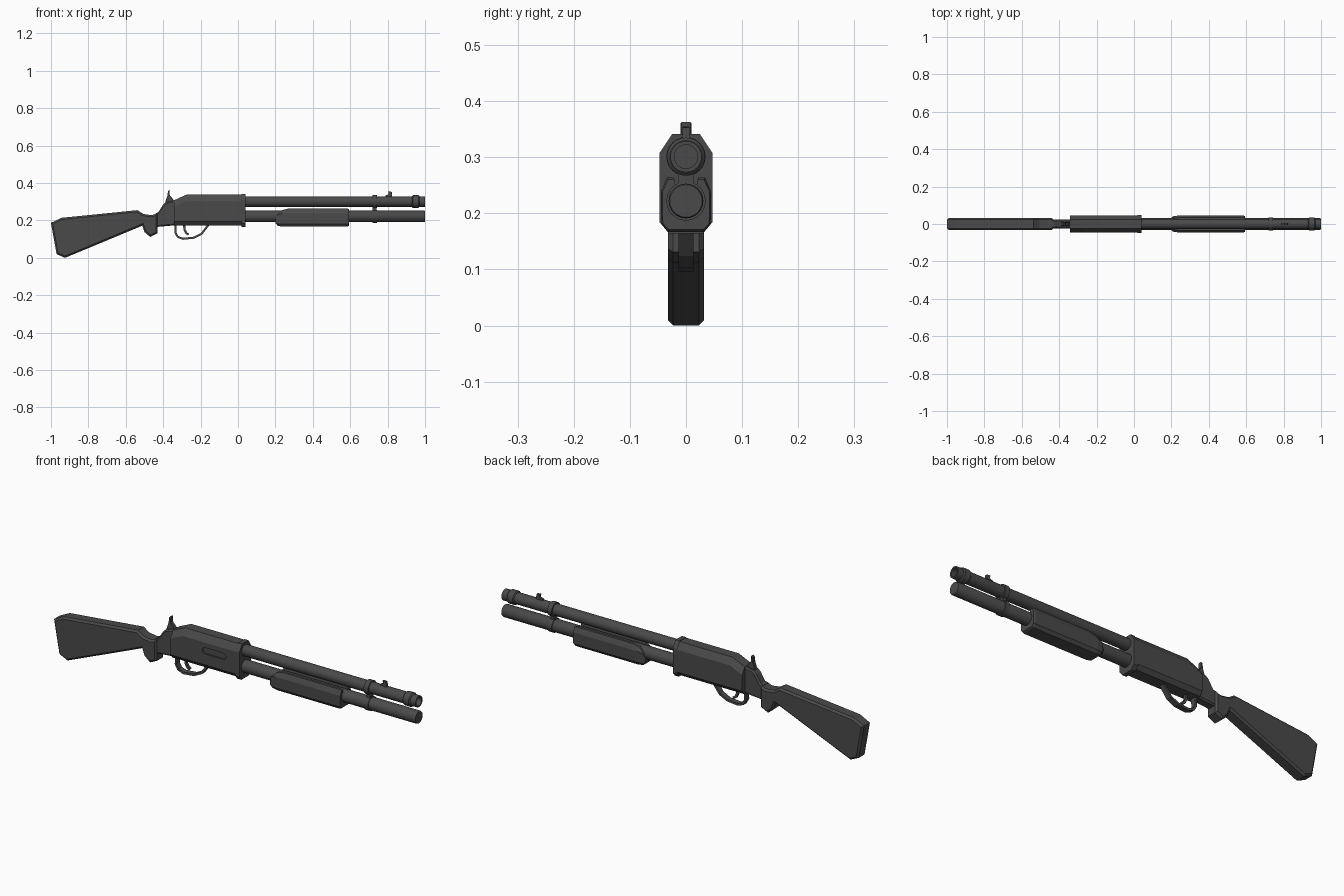
import bpy, bmesh, math
from mathutils import Vector

old = bpy.data.objects.get("Cube")
if old:
    bpy.data.objects.remove(old, do_unlink=True)

metal = bpy.data.materials.new("dark_grey")
metal.use_nodes = True
GREY = (0.068, 0.068, 0.068, 1)
metal.diffuse_color = GREY
metal.node_tree.nodes["Principled BSDF"].inputs["Base Color"].default_value = GREY


def finish(name, bm, smooth=False):
    bmesh.ops.recalc_face_normals(bm, faces=bm.faces)
    mesh = bpy.data.meshes.new(name)
    bm.to_mesh(mesh)
    bm.free()
    mesh.materials.append(metal)
    obj = bpy.data.objects.new(name, mesh)
    bpy.context.collection.objects.link(obj)
    bpy.ops.object.select_all(action='DESELECT')
    obj.select_set(True)
    bpy.context.view_layer.objects.active = obj
    if smooth:
        bpy.ops.object.shade_smooth_by_angle(angle=math.radians(35))
    return obj


def loft(name, rings, smooth=False):
    """Skin a list of equal-length point rings and cap both ends."""
    bm = bmesh.new()
    vs = [[bm.verts.new(p) for p in ring] for ring in rings]
    n = len(rings[0])
    for a, b in zip(vs, vs[1:]):
        for i in range(n):
            j = (i + 1) % n
            bm.faces.new((a[i], a[j], b[j], b[i]))
    bm.faces.new(vs[0])
    bm.faces.new(vs[-1])
    return finish(name, bm, smooth)


def plate(name, profile, half, chamfer=0.0):
    """Extrude a side (x, z) profile across y, chamfering its outline."""
    bm = bmesh.new()
    face = bm.faces.new([bm.verts.new((x, -half, z)) for x, z in profile])
    out = bmesh.ops.extrude_face_region(bm, geom=[face])
    moved = [v for v in out["geom"] if isinstance(v, bmesh.types.BMVert)]
    bmesh.ops.translate(bm, verts=moved, vec=(0, 2 * half, 0))
    if chamfer:
        rim = [e for e in bm.edges
               if abs(e.verts[0].co.y - e.verts[1].co.y) < 1e-5]
        bmesh.ops.bevel(bm, geom=rim, offset=chamfer, segments=1,
                        affect='EDGES', clamp_overlap=True)
    return finish(name, bm)


def tube(name, z, stations, sides=24):
    """Lathe (x, radius) stations around a lengthwise axis at height z."""
    turn = [2 * math.pi * i / sides for i in range(sides)]
    return loft(name, [[(x, r * math.cos(t), z + r * math.sin(t)) for t in turn]
                       for x, r in stations], True)


def strip(name, path, thick, half):
    """Bent flat bar following an (x, z) path."""
    pts = [Vector(p) for p in path]
    left, right = [], []
    for i, p in enumerate(pts):
        d = (pts[min(i + 1, len(pts) - 1)] - pts[max(i - 1, 0)]).normalized()
        side = Vector((-d.y, d.x)) * thick / 2
        left.append(p + side)
        right.append(p - side)
    return plate(name, left + right[::-1], half)


def mirrored(half):
    return half + [(-y, z) for y, z in reversed(half)]


# Barrel with hollow muzzle, and magazine tube below it
BARREL_Z, MAG_Z = 0.301, 0.222
tube("barrel", BARREL_Z, [(0, 0.028), (1, 0.028), (1, 0.021), (0.93, 0.021)])
tube("muzzle_ring", BARREL_Z, [(0.93, 0.029), (0.935, 0.034), (0.965, 0.034), (0.97, 0.029)])
tube("magazine_tube", MAG_Z, [(0, 0.031), (0.995, 0.031), (1, 0.029)])

# Clamp joining the tubes
for label, z in (("upper", BARREL_Z), ("lower", MAG_Z)):
    tube(label + "_clamp_ring", z, [(0.718, 0.035), (0.742, 0.035)])
plate("clamp_bridge", [(0.72, 0.23), (0.74, 0.23), (0.74, 0.29), (0.72, 0.29)], 0.014)

# Receiver: eight-sided body sloping down at the rear
def receiver_ring(x, top, low=0.174, wide=0.046):
    return [(x, y, z) for y, z in mirrored([
        (0.03, low), (wide, low + 0.02), (wide, top - 0.033), (0.025, top)])]

receiver = loft("receiver", [receiver_ring(-0.342, 0.308), receiver_ring(-0.275, 0.338),
                             receiver_ring(0.03, 0.338)])
loft("receiver_collar", [receiver_ring(x, 0.341, 0.164, 0.047) for x in (0.018, 0.04)])

# Ejection port cut into the right side
port = []
for i in range(16):
    a = 2 * math.pi * (i + 0.5) / 16
    port.append((-0.1 + math.copysign(0.05, math.cos(a)) + 0.016 * math.cos(a),
                 0.264 + 0.016 * math.sin(a)))
cutter = plate("port_cutter", port, 0.01)
cutter.hide_render = True
cutter.location.y = -0.048
cut = receiver.modifiers.new("port", 'BOOLEAN')
cut.operation = 'DIFFERENCE'
cut.object = cutter
bpy.context.view_layer.update()
bpy.context.view_layer.objects.active = receiver
bpy.ops.object.modifier_apply(modifier="port")
bpy.data.objects.remove(cutter, do_unlink=True)

# Tang between receiver and stock
plate("receiver_tang", [(-0.44, 0.165), (-0.335, 0.174), (-0.335, 0.308), (-0.385, 0.298),
                        (-0.4, 0.285), (-0.425, 0.245), (-0.44, 0.238)], 0.024, 0.007)

# Shoulder stock with a short grip
plate("stock", [(-1, 0.187), (-0.97, 0.02), (-0.925, 0.0), (-0.512, 0.172), (-0.5, 0.138),
                (-0.47, 0.112), (-0.43, 0.131), (-0.43, 0.24), (-0.46, 0.228),
                (-0.505, 0.234), (-0.537, 0.255), (-0.945, 0.214)], 0.032, 0.009)

# Pump handle: grooved section with a rounded rear nose
pump_half = [(0.033, 0.167), (0.044, 0.182), (0.045, 0.238), (0.034, 0.264),
             (0.022, 0.264), (0.019, 0.24)]
pump_rings = []
for x, low, high, width in ((0.2, 0.186, 0.21, 0.78), (0.213, 0.171, 0.232, 0.93),
                            (0.238, 0.167, 0.256, 1), (0.272, 0.167, 0.264, 1),
                            (0.585, 0.167, 0.264, 1), (0.594, 0.171, 0.26, 0.94)):
    pump_rings.append([(x, y * width, min(max(z, low), high)) for y, z in mirrored(pump_half)])
loft("pump_handle", pump_rings)

# Trigger and its guard
strip("trigger_guard", [(-0.334, 0.18), (-0.335, 0.135), (-0.322, 0.112), (-0.295, 0.102),
                        (-0.235, 0.108), (-0.195, 0.128), (-0.172, 0.158), (-0.155, 0.18)],
      0.011, 0.013)
strip("trigger", [(-0.288, 0.18), (-0.286, 0.15), (-0.276, 0.132), (-0.264, 0.124)], 0.012, 0.006)

# Rear and front sights
plate("rear_sight", [(-0.39, 0.295), (-0.378, 0.33), (-0.374, 0.358), (-0.366, 0.363),
                     (-0.365, 0.335), (-0.352, 0.32), (-0.342, 0.304)], 0.01, 0.002)
plate("front_sight", [(0.785, 0.322), (0.825, 0.322), (0.822, 0.353), (0.803, 0.355),
                      (0.806, 0.34), (0.79, 0.334)], 0.006)
